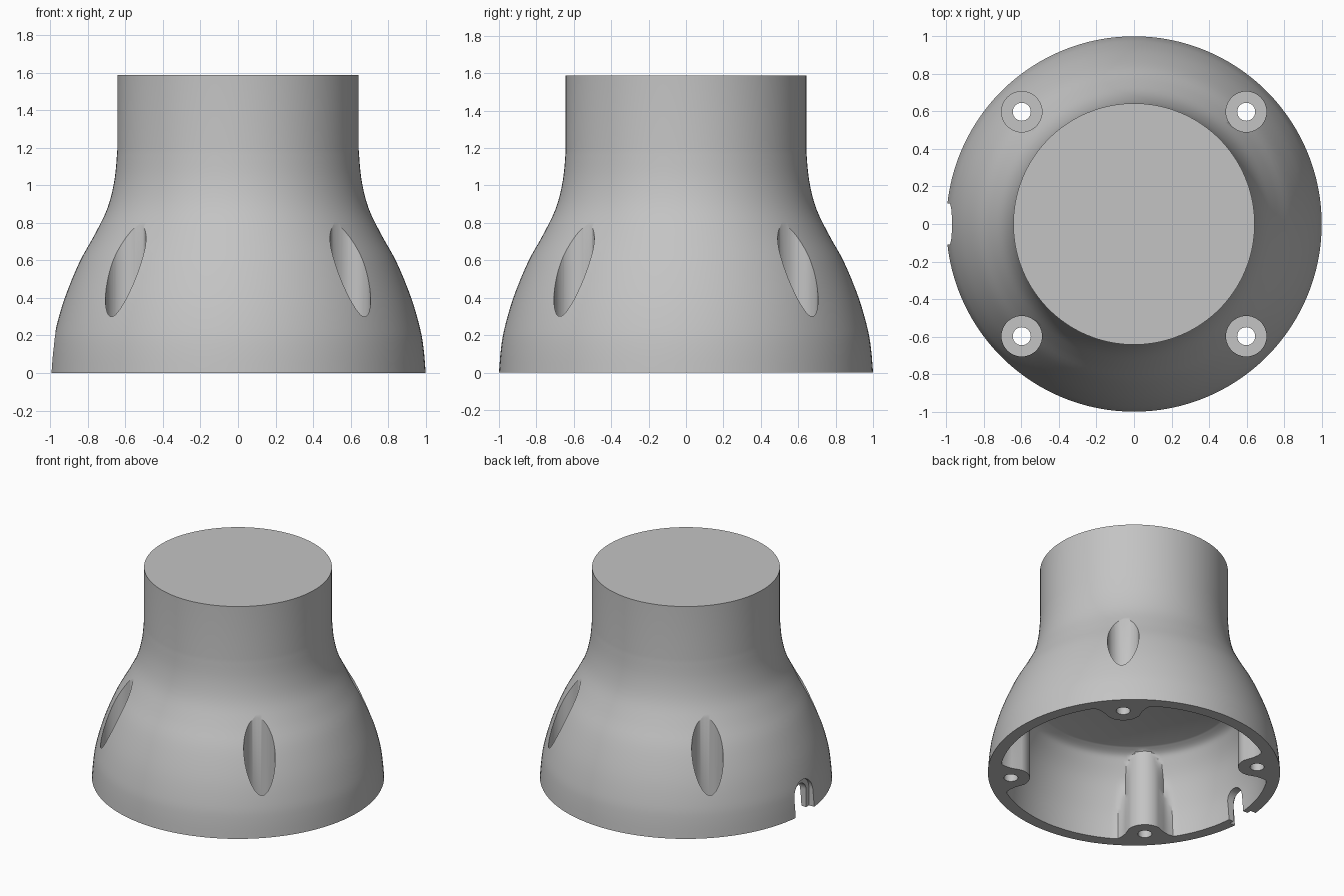
import bpy, bmesh, math
from math import sin, cos, pi, sqrt

old = bpy.data.objects.get("Cube")
if old:
    bpy.data.objects.remove(old, do_unlink=True)

grey = bpy.data.materials.new("plain_grey")
grey.use_nodes = True
colour = (0.55, 0.55, 0.55, 1)
grey.diffuse_color = colour
grey.node_tree.nodes["Principled BSDF"].inputs["Base Color"].default_value = colour

SCREW = 0.598            # screw offset along x and y
DIST = SCREW * sqrt(2)   # screw distance from the axis
BOSS = 0.13              # boss radius


def smooth_profile(points, steps=4):
    """Catmull-Rom curve through (radius, height) points."""
    out = []
    for i in range(len(points) - 1):
        p = [points[max(0, min(len(points) - 1, i + k))] for k in (-1, 0, 1, 2)]
        for s in range(steps):
            t = s / steps
            out.append(tuple(
                0.5 * (2 * b + (c - a) * t + (2 * a - 5 * b + 4 * c - d) * t ** 2
                       + (3 * b - a - 3 * c + d) * t ** 3)
                for a, b, c, d in zip(*p)))
    return out + [points[-1]]


def finish(bm, name):
    bmesh.ops.recalc_face_normals(bm, faces=bm.faces)
    mesh = bpy.data.meshes.new(name)
    bm.to_mesh(mesh)
    bm.free()
    mesh.materials.append(grey)
    ob = bpy.data.objects.new(name, mesh)
    bpy.context.collection.objects.link(ob)
    return ob


def lathe(name, profile, segments, radius=lambda r, a: r):
    """Closed solid of revolution; radius() may vary it by angle."""
    bm = bmesh.new()
    rings = []
    for r, z in profile:
        angles = [2 * pi * i / segments for i in range(segments)]
        rings.append([bm.verts.new((radius(r, a) * cos(a), radius(r, a) * sin(a), z))
                      for a in angles])
    for low, high in zip(rings, rings[1:]):
        for i in range(segments):
            j = (i + 1) % segments
            bm.faces.new((low[i], low[j], high[j], high[i]))
    bm.faces.new(rings[0])
    bm.faces.new(rings[-1])
    return finish(bm, name)


def cylinder(name, x, y, r, bottom, top):
    ob = lathe(name, [(r, bottom), (r, top)], 48)
    ob.location = (x, y, 0)
    return ob


def arch(name, r, spring, x_out, x_in):
    """Round-topped doorway running along x."""
    outline = [(r, -0.1)] + [(r * cos(pi * i / 24), spring + r * sin(pi * i / 24))
                             for i in range(25)] + [(-r, -0.1)]
    bm = bmesh.new()
    face = bm.faces.new([bm.verts.new((x_out, y, z)) for y, z in outline])
    new = bmesh.ops.extrude_face_region(bm, geom=[face])["geom"]
    bmesh.ops.translate(bm, vec=(x_in - x_out, 0, 0),
                        verts=[v for v in new if isinstance(v, bmesh.types.BMVert)])
    return finish(bm, name)


def around_bosses(r, a):
    """Pull the cavity wall in around the four screw bosses, with fillets."""
    a = abs((a % (pi / 2)) - pi / 4)
    edge = math.asin(BOSS / DIST)
    side = sqrt(DIST ** 2 - BOSS ** 2)
    flare = 0.07
    if a < edge:
        return min(r, DIST * cos(a) - sqrt(max(0, BOSS ** 2 - (DIST * sin(a)) ** 2)))
    if a < edge + flare and r > side:
        return side + (r - side) * sin((a - edge) / flare * pi / 2)
    return r


# Bell-shaped outer body with a straight neck
outer = [(1.0, 0), (0.99, 0.12), (0.972, 0.23), (0.923, 0.4), (0.845, 0.59),
         (0.765, 0.735), (0.695, 0.88), (0.658, 1.03), (0.643, 1.19)]
housing = lathe("bell_housing", smooth_profile(outer) + [(0.643, 1.588)], 128)

# Hollow underside with rounded ceiling edge
inner = [(0.915, 0), (0.905, 0.12), (0.885, 0.23), (0.835, 0.4), (0.775, 0.52),
         (0.74, 0.57), (0.68, 0.6)]
cutters = [lathe("cavity_cutter", [(0.915, -0.1)] + smooth_profile(inner),
                 240, around_bosses)]

# Screw pockets and through holes
for sx in (-1, 1):
    for sy in (-1, 1):
        x, y = sx * SCREW, sy * SCREW
        cutters.append(cylinder("pocket_cutter", x, y, 0.108, 0.2, 1.2))
        cutters.append(cylinder("hole_cutter", x, y, 0.048, -0.1, 0.3))

# Stepped cable notch in the rim
cutters.append(arch("notch_recess_cutter", 0.11, 0.13, -1.1, -0.95))
cutters.append(arch("notch_slot_cutter", 0.075, 0.13, -1.1, -0.8))

for cutter in cutters:
    cutter.hide_render = True
    cut = housing.modifiers.new(cutter.name, "BOOLEAN")
    cut.operation = "DIFFERENCE"
    cut.solver = "EXACT"
    cut.object = cutter

# Bake the cuts and drop the cutters
bpy.context.view_layer.update()
graph = bpy.context.evaluated_depsgraph_get()
result = bpy.data.meshes.new_from_object(housing.evaluated_get(graph))
housing.modifiers.clear()
housing.data = result
for cutter in cutters:
    bpy.data.objects.remove(cutter, do_unlink=True)

bpy.ops.object.select_all(action="DESELECT")
housing.select_set(True)
bpy.context.view_layer.objects.active = housing
bpy.ops.object.shade_smooth_by_angle(angle=math.radians(30))
